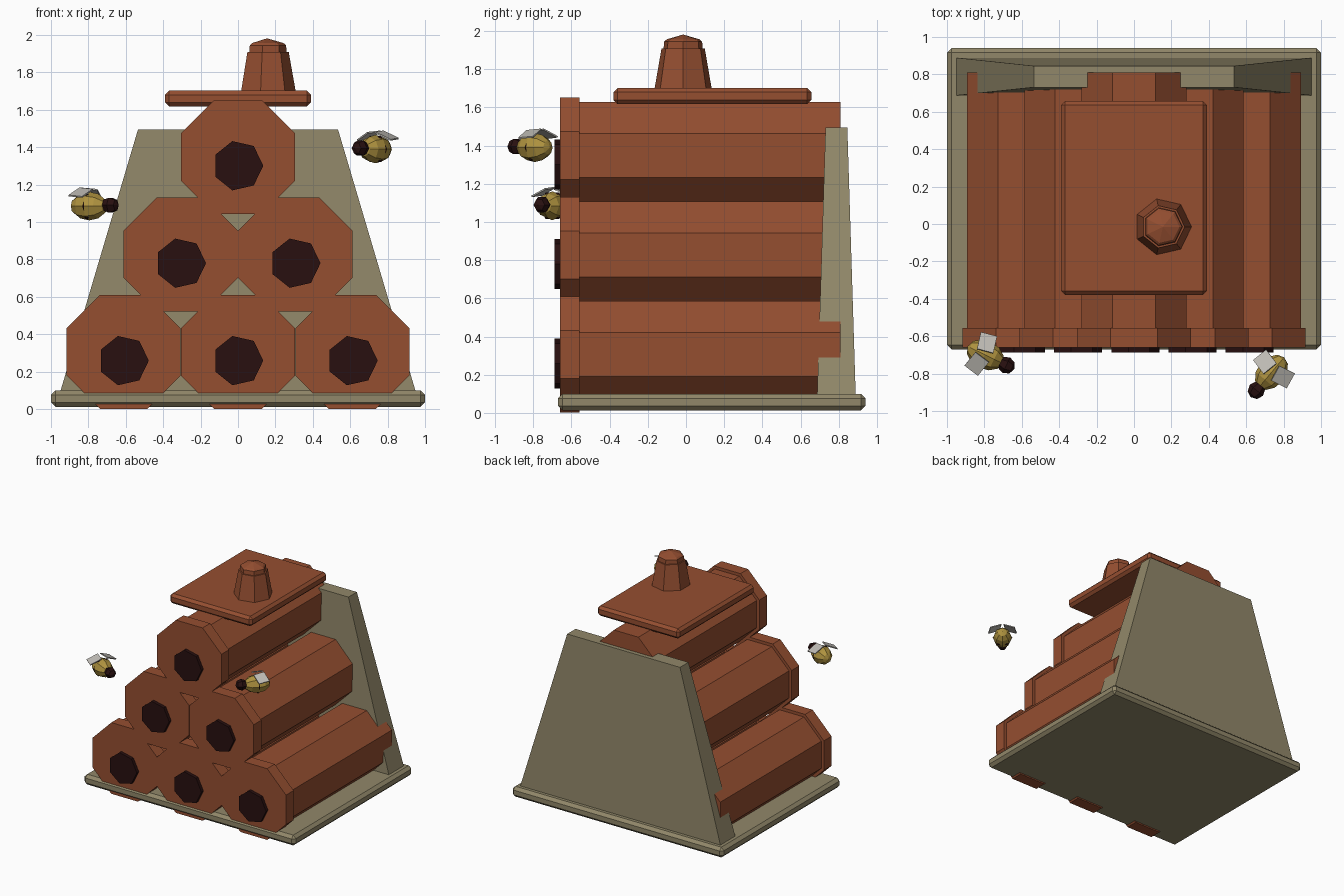
import bpy, bmesh, math
from mathutils import Matrix, Vector

if "Cube" in bpy.data.objects:
    bpy.data.objects.remove(bpy.data.objects["Cube"])


def material(name, rgb):
    m = bpy.data.materials.new(name)
    m.diffuse_color = (*rgb, 1)
    m.use_nodes = True
    m.node_tree.nodes["Principled BSDF"].inputs["Base Color"].default_value = m.diffuse_color
    return m


CLAY = material("terracotta", (0.30, 0.077, 0.030))
STONE = material("grey_olive", (0.285, 0.245, 0.142))
DARK = material("dark_brown", (0.021, 0.005, 0.005))
YELLOW = material("bee_yellow", (0.43, 0.29, 0.050))
WING = material("wing_grey", (0.53, 0.51, 0.47))


def finish(name, bm, mat, matrix=None):
    bmesh.ops.recalc_face_normals(bm, faces=bm.faces)
    if matrix:
        bm.transform(matrix)
    mesh = bpy.data.meshes.new(name)
    bm.to_mesh(mesh)
    bm.free()
    mesh.materials.append(mat)
    ob = bpy.data.objects.new(name, mesh)
    bpy.context.collection.objects.link(ob)
    return ob


def lathe(name, rings, sides, phase, mat, matrix):
    """Flat-sided turned solid from (radius, height) rings, capped at both ends."""
    bm = bmesh.new()
    loops = []
    for r, h in rings:
        angles = [phase + math.tau * i / sides for i in range(sides)]
        loops.append([bm.verts.new((r * math.cos(a), r * math.sin(a), h)) for a in angles])
    for lo, hi in zip(loops, loops[1:]):
        for i in range(sides):
            j = (i + 1) % sides
            bm.faces.new((lo[i], lo[j], hi[j], hi[i]))
    bm.faces.new(loops[0])
    bm.faces.new(loops[-1])
    bmesh.ops.remove_doubles(bm, verts=bm.verts, dist=1e-4)
    return finish(name, bm, mat, matrix)


def box(name, lo, hi, mat, bevel=0.0, top_scale=(1, 1), matrix=None):
    """Box between two corners, with optional taper and chamfer."""
    lo, hi = Vector(lo), Vector(hi)
    mid, size = (lo + hi) / 2, hi - lo
    bm = bmesh.new()
    bmesh.ops.create_cube(bm, size=1)
    for v in bm.verts:
        if v.co.z > 0:
            v.co.x *= top_scale[0]
            v.co.y *= top_scale[1]
        v.co = mid + Vector(a * b for a, b in zip(v.co, size))
    if bevel:
        bmesh.ops.bevel(bm, geom=bm.edges[:], offset=bevel, segments=1, affect='EDGES')
    return finish(name, bm, mat, matrix)


# Base slab and tapered back board
box("base_slab", (-1, -0.67, 0.012), (1, 0.94, 0.10), STONE, bevel=0.024)
box("back_board", (-0.96, 0.686, 0.06), (0.96, 0.89, 1.495), STONE, top_scale=(0.557, 0.56))

# Stack of octagonal tubes with wider collars and dark entrance discs
TO_BACK = Matrix.Rotation(-math.pi / 2, 4, 'X')   # local z -> +y
OCT = 1 / math.cos(math.pi / 8)
for row, count in enumerate((3, 2, 1)):
    z = 0.306 + 0.521 * row
    for i in range(count):
        x = (i - (count - 1) / 2) * 0.612
        place = Matrix.Translation((x, 0, z)) @ TO_BACK
        rings = [(0.305 * OCT, -0.66), (0.305 * OCT, -0.557),
                 (0.28 * OCT, -0.557), (0.28 * OCT, 0.81)]
        lathe(f"tube_{row}_{i}", rings, 8, math.pi / 8, CLAY, place)
        place = Matrix.Translation((x, 0, z - 0.047)) @ TO_BACK
        lathe(f"entrance_{row}_{i}", [(0.135, -0.688), (0.135, -0.65)], 7, 0, DARK, place)

# Roof plate and chimney knob
box("roof_plate", (-0.39, -0.38, 1.617), (0.39, 0.657, 1.702), CLAY, bevel=0.022)
lathe("chimney", [(0.155, 1.69), (0.116, 1.91), (0.105, 1.91), (0.102, 1.945),
                  (0.088, 1.957), (0.0, 1.982)],
      7, 0, CLAY, Matrix.Translation((0.155, -0.015, 0)))


def ball(name, radii, mat, matrix, u=8, v=6):
    """Low-poly ellipsoid with its poles along local x."""
    bm = bmesh.new()
    bmesh.ops.create_uvsphere(bm, u_segments=u, v_segments=v, radius=1)
    bm.transform(Matrix.Diagonal((*radii, 1)) @ Matrix.Rotation(math.pi / 2, 4, 'Y'))
    return finish(name, bm, mat, matrix)


# Two bees: body, stripe, head and drooping wings, local +x is forward
for side, loc, heading in (("left", (-0.795, -0.70, 1.085), -26),
                           ("right", (0.735, -0.793, 1.39), -130)):
    m = Matrix.Translation(loc) @ Matrix.Rotation(math.radians(heading), 4, 'Z')
    ball(f"{side}_bee_body", (0.105, 0.076, 0.076), YELLOW, m)
    ball(f"{side}_bee_stripe", (0.034, 0.08, 0.08), DARK, m, u=6, v=4)
    ball(f"{side}_bee_head", (0.048, 0.046, 0.046), DARK,
         m @ Matrix.Translation((0.125, 0, 0.005)), u=6, v=4)
    for s, label in ((1, "a"), (-1, "b")):
        hinge = (m @ Matrix.Translation((-0.01, s * 0.018, 0.092))
                 @ Matrix.Rotation(s * math.radians(-24), 4, 'X')
                 @ Matrix.Rotation(s * math.radians(12), 4, 'Z'))
        ys = sorted((0, s * 0.10))
        box(f"{side}_bee_wing_{label}", (-0.045, ys[0], -0.004), (0.045, ys[1], 0.004),
            WING, matrix=hinge)
